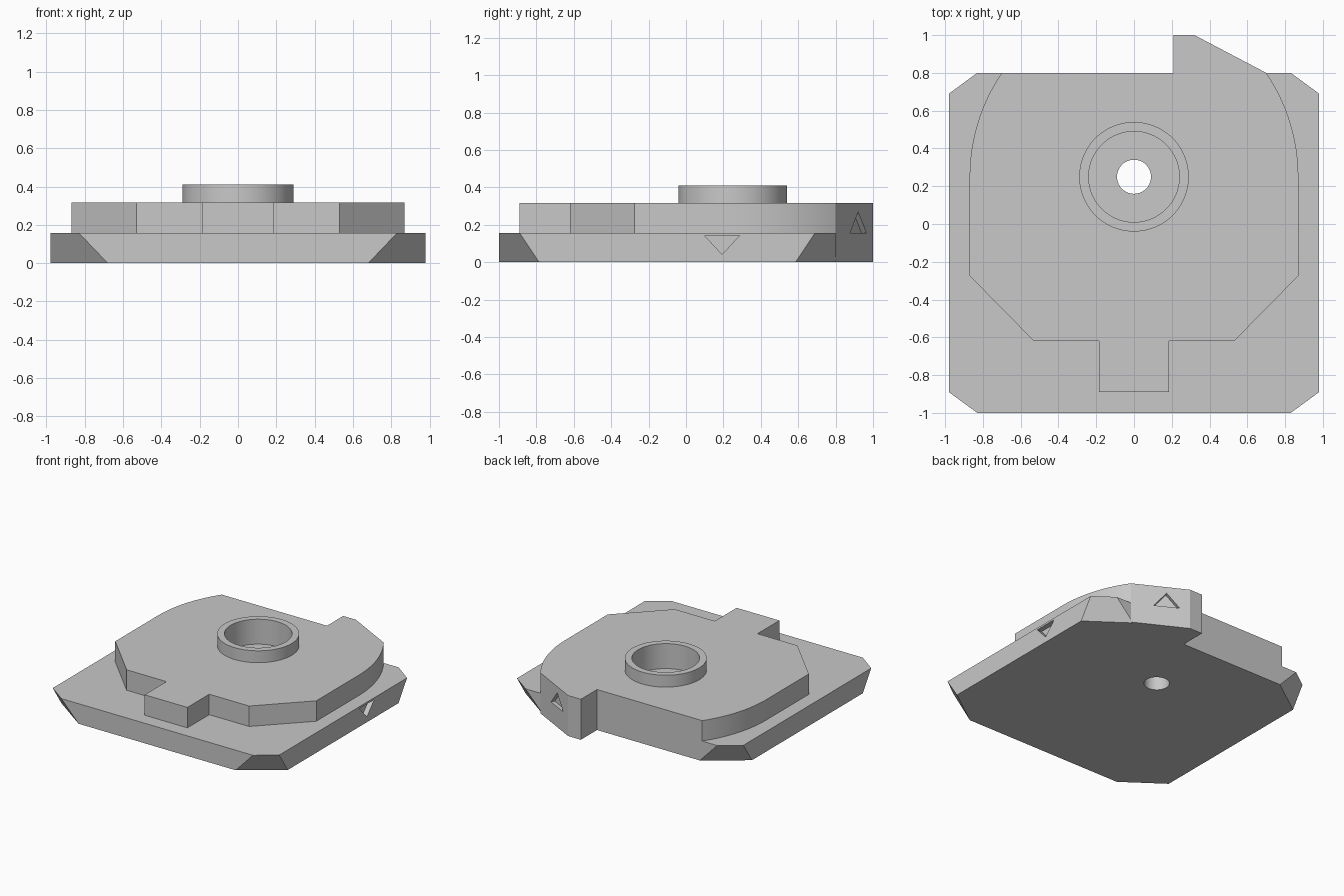
import bpy
import bmesh
from math import cos, sin, pi, asin
from mathutils import Vector

cube = bpy.data.objects.get("Cube")
if cube:
    bpy.data.objects.remove(cube, do_unlink=True)

grey = bpy.data.materials.new("plain grey")
grey.use_nodes = True
colour = (0.58, 0.58, 0.58, 1)
grey.diffuse_color = colour
grey.node_tree.nodes["Principled BSDF"].inputs["Base Color"].default_value = colour


def loft(name, lower, upper):
    """Solid joining two matching 3D loops."""
    bm = bmesh.new()
    a = [bm.verts.new(p) for p in lower]
    b = [bm.verts.new(p) for p in upper]
    bm.faces.new(a)
    bm.faces.new(b)
    for i in range(len(a)):
        j = (i + 1) % len(a)
        bm.faces.new((a[i], a[j], b[j], b[i]))
    bmesh.ops.recalc_face_normals(bm, faces=bm.faces)
    mesh = bpy.data.meshes.new(name)
    bm.to_mesh(mesh)
    bm.free()
    mesh.materials.append(grey)
    obj = bpy.data.objects.new(name, mesh)
    bpy.context.collection.objects.link(obj)
    return obj


def prism(name, outline, z0, z1):
    return loft(name, [(x, y, z0) for x, y in outline], [(x, y, z1) for x, y in outline])


def cylinder(name, r, z0, z1, n=96):
    return prism(name, [(r * cos(2 * pi * i / n), AXIS_Y + r * sin(2 * pi * i / n))
                        for i in range(n)], z0, z1)


def mirrored(half):
    """Close a right-hand outline across x = 0."""
    return half + [(-x, y) for x, y in reversed(half)]


def activate(obj):
    bpy.ops.object.select_all(action='DESELECT')
    obj.select_set(True)
    bpy.context.view_layer.objects.active = obj


def cut(obj, *cutters):
    for cutter in cutters:
        mod = obj.modifiers.new("cut", 'BOOLEAN')
        mod.operation = 'DIFFERENCE'
        mod.solver = 'EXACT'
        mod.object = cutter
        activate(obj)
        bpy.ops.object.modifier_apply(modifier=mod.name)


def arrow_cutter(name, points, normal, depth):
    """Triangular pocket cutter pushed through a face."""
    n = Vector(normal).normalized()
    return loft(name, [Vector(p) - n * depth for p in points],
                [Vector(p) + n * 0.05 for p in points])


AXIS_Y = 0.25
BASE_TOP, PLATE_TOP, RIM_TOP, FLOOR = 0.157, 0.317, 0.41, 0.215
BACK, SIDE = 0.8, 0.98


# Base plate: corner bevels lean inward towards the bottom
def base_outline(cx, cy, z):
    half = [(cx, -1), (SIDE, cy - 1), (SIDE, BACK - cy), (cx, BACK)]
    return [(x, y, z) for x, y in mirrored(half)]


base = loft("base_plate", base_outline(0.68, 0.215, 0), base_outline(0.83, 0.11, BASE_TOP))

# Upper plate: front tab, angled shoulders and curved rear sides
radius = 0.975
sweep = asin((BACK - AXIS_Y) / radius)
arc = [(0.87 - radius * (1 - cos(sweep * i / 16)), AXIS_Y + radius * sin(sweep * i / 16))
       for i in range(17)]
half = [(0.185, -0.89), (0.185, -0.62), (0.53, -0.62), (0.87, -0.275)] + arc
plate = prism("upper_plate", mirrored(half), BASE_TOP, PLATE_TOP)

# Rear stop: full-height wedge behind the plates
tip_x, root_x = 0.32, arc[-1][0]
stop = prism("rear_stop", [(0.21, BACK), (root_x, BACK), (tip_x, 1), (0.21, 1)], 0, PLATE_TOP)

# Collar around the bore
collar = cylinder("collar", 0.29, PLATE_TOP, RIM_TOP)

# Through hole and wide counterbore
hole = cylinder("hole_cutter", 0.09, -0.1, 0.3)
bore = cylinder("bore_cutter", 0.24, FLOOR, 0.5)
cut(base, hole)
cut(plate, hole, bore)
cut(collar, bore)

# Recessed triangular marks on the side and on the stop
side_mark = arrow_cutter("side_mark_cutter",
                         [(SIDE, 0.1, 0.142), (SIDE, 0.285, 0.142), (SIDE, 0.193, 0.042)],
                         (1, 0, 0), 0.04)
cut(base, side_mark)


def on_slope(y, z):
    return (tip_x + (1 - y) / (1 - BACK) * (root_x - tip_x), y, z)


stop_mark = arrow_cutter("stop_mark_cutter",
                         [on_slope(0.877, 0.157), on_slope(0.965, 0.157), on_slope(0.921, 0.268)],
                         (1 - BACK, root_x - tip_x, 0), 0.03)
cut(stop, stop_mark)

for helper in (hole, bore, side_mark, stop_mark):
    bpy.data.objects.remove(helper, do_unlink=True)

for part in (base, plate, stop, collar):
    activate(part)
    bpy.ops.object.shade_smooth_by_angle(angle=pi / 9)
